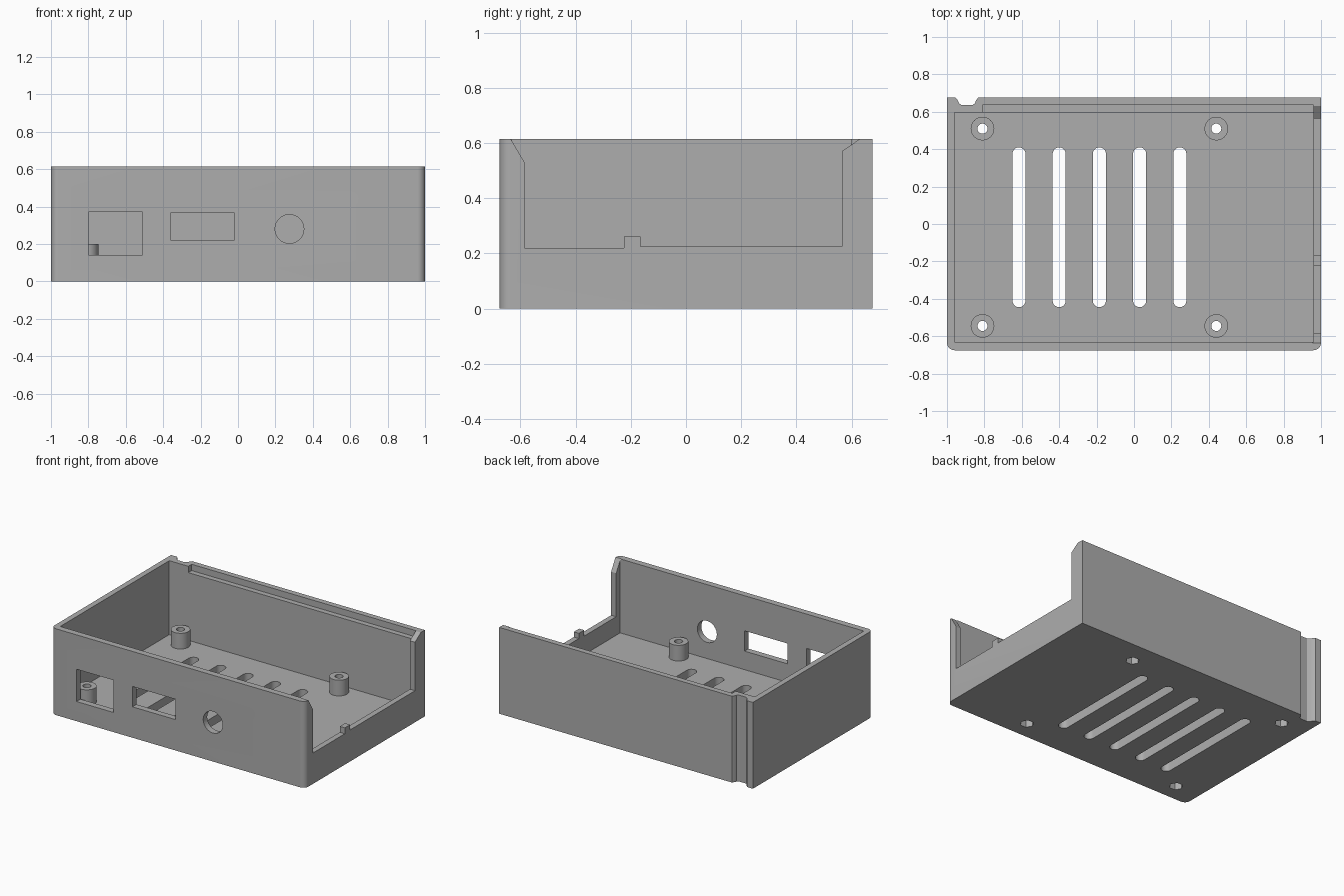
import bpy
import bmesh
from math import cos, sin, pi, radians

if "Cube" in bpy.data.objects:
    bpy.data.objects.remove(bpy.data.objects["Cube"], do_unlink=True)

grey = bpy.data.materials.new("plain grey")
grey.use_nodes = True
colour = (0.42, 0.42, 0.42, 1)
grey.diffuse_color = colour
grey.node_tree.nodes["Principled BSDF"].inputs["Base Color"].default_value = colour

X, Y, H = 1.0, 0.675, 0.615      # half length, half depth, height
FLOOR, WALL = 0.088, 0.04


def prism(name, outline, axis, lo, hi):
    """Extrude a 2D outline along an axis: x takes (y, z), y takes (x, z), z takes (x, y)."""
    def place(a, b, c):
        return {"x": (c, a, b), "y": (a, c, b), "z": (a, b, c)}[axis]
    bm = bmesh.new()
    face = bm.faces.new([bm.verts.new(place(a, b, lo)) for a, b in outline])
    ext = bmesh.ops.extrude_face_region(bm, geom=[face])
    new = [v for v in ext["geom"] if isinstance(v, bmesh.types.BMVert)]
    bmesh.ops.translate(bm, verts=new, vec=place(0, 0, hi - lo))
    bmesh.ops.recalc_face_normals(bm, faces=bm.faces)
    mesh = bpy.data.meshes.new(name)
    bm.to_mesh(mesh)
    bm.free()
    mesh.materials.append(grey)
    ob = bpy.data.objects.new(name, mesh)
    bpy.context.collection.objects.link(ob)
    return ob


def rect(a0, a1, b0, b1):
    return [(a0, b0), (a1, b0), (a1, b1), (a0, b1)]


def arc(a, b, r, start, end, n):
    return [(a + r * cos(start + (end - start) * i / n),
             b + r * sin(start + (end - start) * i / n)) for i in range(n + 1)]


def circle(a, b, r, n=32):
    return arc(a, b, r, 0, 2 * pi, n)[:-1]


def cut(target, cutters):
    """Subtract the cutters, bake the result and leave no modifiers behind."""
    for c in cutters:
        c.hide_render = True
        mod = target.modifiers.new("cut", "BOOLEAN")
        mod.operation, mod.solver, mod.object = "DIFFERENCE", "EXACT", c
    graph = bpy.context.evaluated_depsgraph_get()
    mesh = bpy.data.meshes.new_from_object(target.evaluated_get(graph))
    target.modifiers.clear()
    target.data = mesh
    for c in cutters:
        bpy.data.objects.remove(c, do_unlink=True)


# Case block: rounded front corners and a full-height groove at the back
R = 0.04
outline = arc(-X + R, -Y + R, R, pi, 1.5 * pi, 8)
outline += arc(X - R, -Y + R, R, 1.5 * pi, 2 * pi, 8)
outline += [(X, Y), (-0.834, Y), (-0.845, 0.66), (-0.85, 0.645), (-0.865, 0.635),
            (-0.92, 0.635), (-0.935, 0.645), (-0.943, 0.663), (-0.955, Y), (-X, Y)]
case = prism("case_shell", outline, "z", 0, H)

cutters = [prism("cavity", rect(-X + WALL, X - WALL, -0.63, 0.597), "z", FLOOR, 1)]

# Open right end with a small tab and splayed upper corners
opening = [(-0.585, 0.22), (-0.225, 0.22), (-0.225, 0.262), (-0.165, 0.262),
           (-0.165, 0.225), (0.565, 0.225), (0.565, 0.57), (0.63, H),
           (0.63, 0.8), (-0.635, 0.8), (-0.635, H), (-0.585, 0.53)]
cutters.append(prism("end_opening", opening, "x", X - WALL - 0.005, 1.2))

# Lid ledge along the back wall
cutters.append(prism("lid_ledge", rect(-0.81, X - WALL, 0.55, 0.635), "z", 0.57, 1))

# Front ports
for name, shape in (("wide_port", rect(-0.8, -0.51, 0.14, 0.37)),
                    ("slim_port", rect(-0.36, -0.02, 0.22, 0.365)),
                    ("round_port", circle(0.275, 0.28, 0.077))):
    cutters.append(prism(name, shape, "y", -0.8, -0.62))

# Floor vents
for i in range(5):
    x, r = -0.615 + 0.215 * i, 0.035
    slot = arc(x, 0.41 - r, r, 0, pi, 10) + arc(x, -0.445 + r, r, pi, 2 * pi, 10)
    cutters.append(prism("vent", slot, "z", -0.1, 0.15))

# Screw holes with hexagonal recesses underneath
posts = [(x, y) for x in (-0.81, 0.44) for y in (-0.545, 0.51)]
for x, y in posts:
    cutters.append(prism("screw_hole", circle(x, y, 0.027, 20), "z", -0.1, 0.15))
    cutters.append(prism("nut_recess", circle(x, y, 0.045, 6), "z", -0.1, 0.05))
cut(case, cutters)

# Hollow mounting posts
parts = [case]
for i, (x, y) in enumerate(posts):
    post = prism(f"mounting_post_{i + 1}", circle(x, y, 0.063), "z", FLOOR, 0.2)
    cut(post, [prism("bore", circle(x, y, 0.027, 20), "z", 0, 0.3)])
    parts.append(post)

# Smooth the round parts while keeping edges sharp
bpy.ops.object.select_all(action="DESELECT")
for ob in parts:
    ob.select_set(True)
bpy.context.view_layer.objects.active = case
bpy.ops.object.shade_smooth_by_angle(angle=radians(30))
